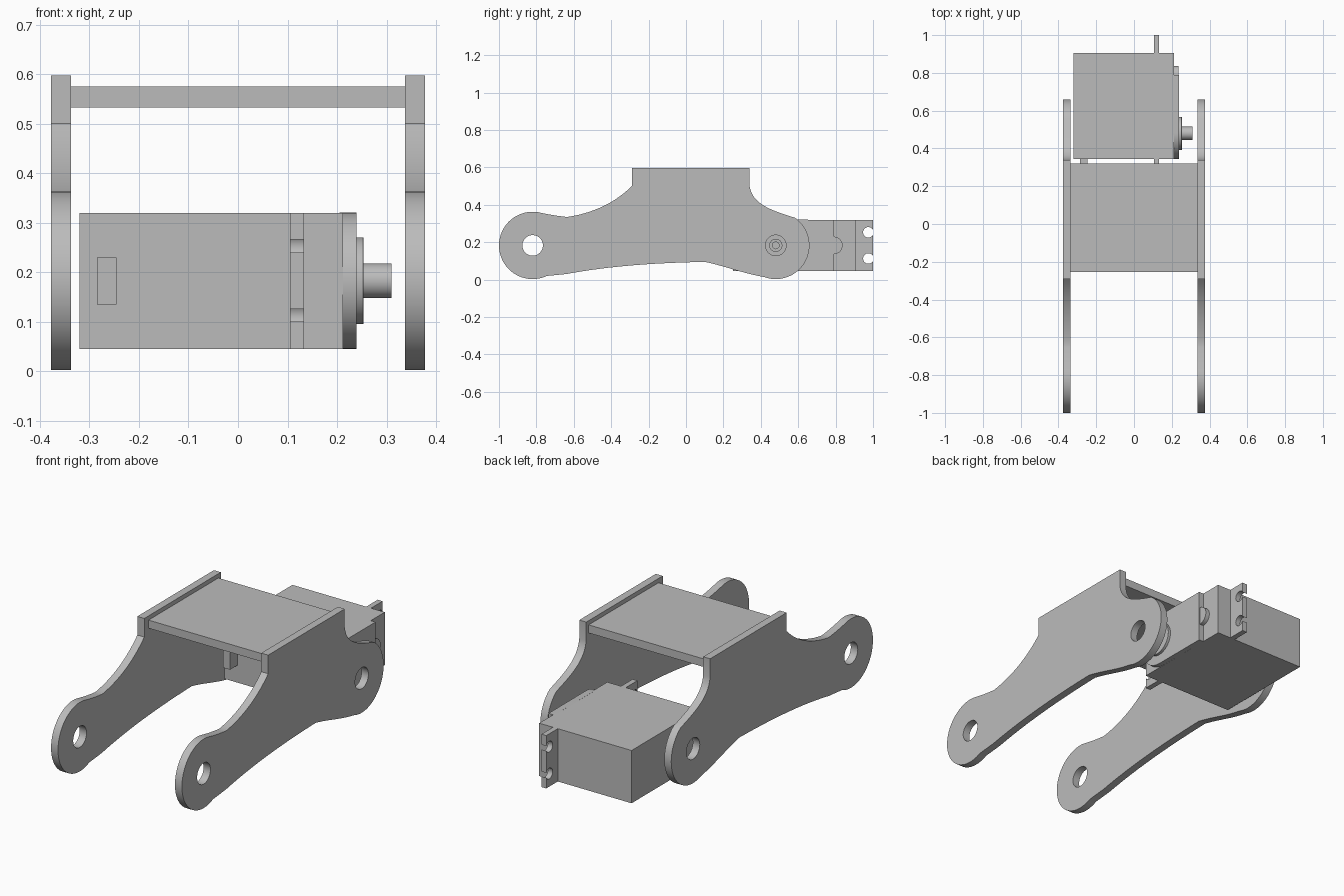
import bpy, bmesh
from math import cos, sin, radians
from mathutils import Matrix, Vector
from mathutils.geometry import interpolate_bezier

cube = bpy.data.objects.get("Cube")
if cube:
    bpy.data.objects.remove(cube, do_unlink=True)

grey = bpy.data.materials.new("plain_grey")
grey.use_nodes = True
grey.diffuse_color = (0.5, 0.5, 0.5, 1)
grey.node_tree.nodes["Principled BSDF"].inputs["Base Color"].default_value = (0.5, 0.5, 0.5, 1)

AXIS_Y, AXIS_Z = 0.48, 0.183      # servo axle
FRONT_Y = -0.82                   # front pivot
LOBE = 0.18                       # radius of arm ends
LOW, HIGH = 0.045, 0.32           # servo bottom and top


def arc(y, z, r, start, end, steps=28):
    angles = [radians(start + (end - start) * i / steps) for i in range(steps + 1)]
    return [(y + r * cos(a), z + r * sin(a)) for a in angles]


def circle(y, z, r, steps=40):
    return arc(y, z, r, 0, 360, steps)[:-1]


def bend(a, b, c, d, steps=14):
    pts = interpolate_bezier(*[Vector((*p, 0)) for p in (a, b, c, d)], steps)
    return [(p.x, p.y) for p in pts][1:-1]


def finish(name, mesh):
    mesh.materials.clear()
    mesh.materials.append(grey)
    ob = bpy.data.objects.new(name, mesh)
    bpy.context.collection.objects.link(ob)
    bpy.ops.object.select_all(action='DESELECT')
    ob.select_set(True)
    bpy.context.view_layer.objects.active = ob
    bpy.ops.object.shade_smooth_by_angle(angle=radians(30))
    return ob


def plate(name, x0, x1, outline, *holes):
    """Side profile in (y, z), with holes, extruded from x0 to x1."""
    curve = bpy.data.curves.new(name, 'CURVE')
    curve.dimensions = '2D'
    curve.fill_mode = 'BOTH'
    curve.extrude = (x1 - x0) / 2
    for pts in (outline, *holes):
        spline = curve.splines.new('POLY')
        spline.points.add(len(pts) - 1)
        for point, (y, z) in zip(spline.points, pts):
            point.co = (y, z, 0, 1)
        spline.use_cyclic_u = True
    temp = bpy.data.objects.new(name + "_curve", curve)
    bpy.context.collection.objects.link(temp)
    graph = bpy.context.evaluated_depsgraph_get()
    mesh = bpy.data.meshes.new_from_object(temp.evaluated_get(graph))
    bpy.data.objects.remove(temp, do_unlink=True)
    bm = bmesh.new()
    bm.from_mesh(mesh)
    bmesh.ops.remove_doubles(bm, verts=bm.verts, dist=0.0001)
    for v in bm.verts:
        y, z, x = v.co
        v.co = (x + (x0 + x1) / 2, y, z)
    bmesh.ops.recalc_face_normals(bm, faces=bm.faces)
    bm.to_mesh(mesh)
    bm.free()
    return finish(name, mesh)


def box(name, x, y, z):
    bm = bmesh.new()
    size = [b - a for a, b in (x, y, z)]
    mid = [(a + b) / 2 for a, b in (x, y, z)]
    bmesh.ops.create_cube(bm, size=1, matrix=Matrix.Translation(mid) @ Matrix.Diagonal((*size, 1)))
    mesh = bpy.data.meshes.new(name)
    bm.to_mesh(mesh)
    bm.free()
    return finish(name, mesh)


# Side arms: two round ends, arched underside and raised flat shoulder
front_lobe = arc(FRONT_Y, AXIS_Z, LOBE, 75, 295, 40)
rear_lobe = arc(AXIS_Y, AXIS_Z, LOBE, -110, 55, 36)
dip, heel, crest = (-0.635, 0.335), (-0.64, 0.03), (0.1, 0.095)
front_step, rear_step = (-0.29, 0.5), (0.34, 0.5)
arm = front_lobe + [heel]
arm += bend(heel, (-0.4, 0.075), (-0.15, 0.09), crest) + [crest]
arm += bend(crest, (0.2, 0.075), (0.3, 0.035), rear_lobe[0]) + rear_lobe
arm += bend(rear_lobe[-1], (0.46, 0.37), (0.355, 0.4), rear_step)
arm += [rear_step, (0.34, 0.597), (-0.29, 0.597), front_step]
arm += bend(front_step, (-0.38, 0.41), (-0.5, 0.355), dip) + [dip]
arm += bend(dip, (-0.68, 0.34), (-0.72, 0.345), front_lobe[0], 8)
pivots = [circle(y, AXIS_Z, 0.055) for y in (FRONT_Y, AXIS_Y)]
plate("left_arm", 0.337, 0.377, arm, *pivots)
plate("right_arm", -0.377, -0.337, arm, *pivots)

# Bridge between the arms
box("bridge_plate", (-0.337, 0.337), (-0.255, 0.32), (0.533, 0.575))

# Servo body and cable stub
box("servo_body", (-0.32, 0.212), (0.345, 0.905), (LOW, HIGH))
box("cable_stub", (-0.285, -0.245), (0.285, 0.35), (0.135, 0.23))

# Mounting flange with open screw slots at both ends
flange = [(0.25, LOW), (1.0, LOW)]
for z in (0.113, 0.253):
    flange += arc(0.975, z, 0.028, -27, -333, 24)
flange += [(1.0, HIGH), (0.25, HIGH)]
for z in (0.253, 0.113):
    flange += arc(0.275, z, 0.028, 153, -153, 24)
plate("mounting_flange", 0.105, 0.133, flange)

# Gear cover, rounded at the axle end, with a half-round bump behind it
cover = arc(AXIS_Y + 0.0025, AXIS_Z, 0.1375, 90, 270) + [(0.79, LOW), (0.79, HIGH)]
plate("gear_cover", 0.205, 0.239, cover)
plate("cover_bump", 0.205, 0.235, arc(0.79, AXIS_Z, 0.047, -90, 90))

# Axle collar with a softened rim, and the hollow output shaft
collar = plate("axle_collar", 0.225, 0.253, circle(AXIS_Y, AXIS_Z, 0.0875, 48))
soften = collar.modifiers.new("soft_rim", 'BEVEL')
soften.width = 0.01
soften.segments = 4
soften.limit_method = 'ANGLE'
plate("output_shaft", 0.25, 0.31, circle(AXIS_Y, AXIS_Z, 0.035), circle(AXIS_Y, AXIS_Z, 0.018))
